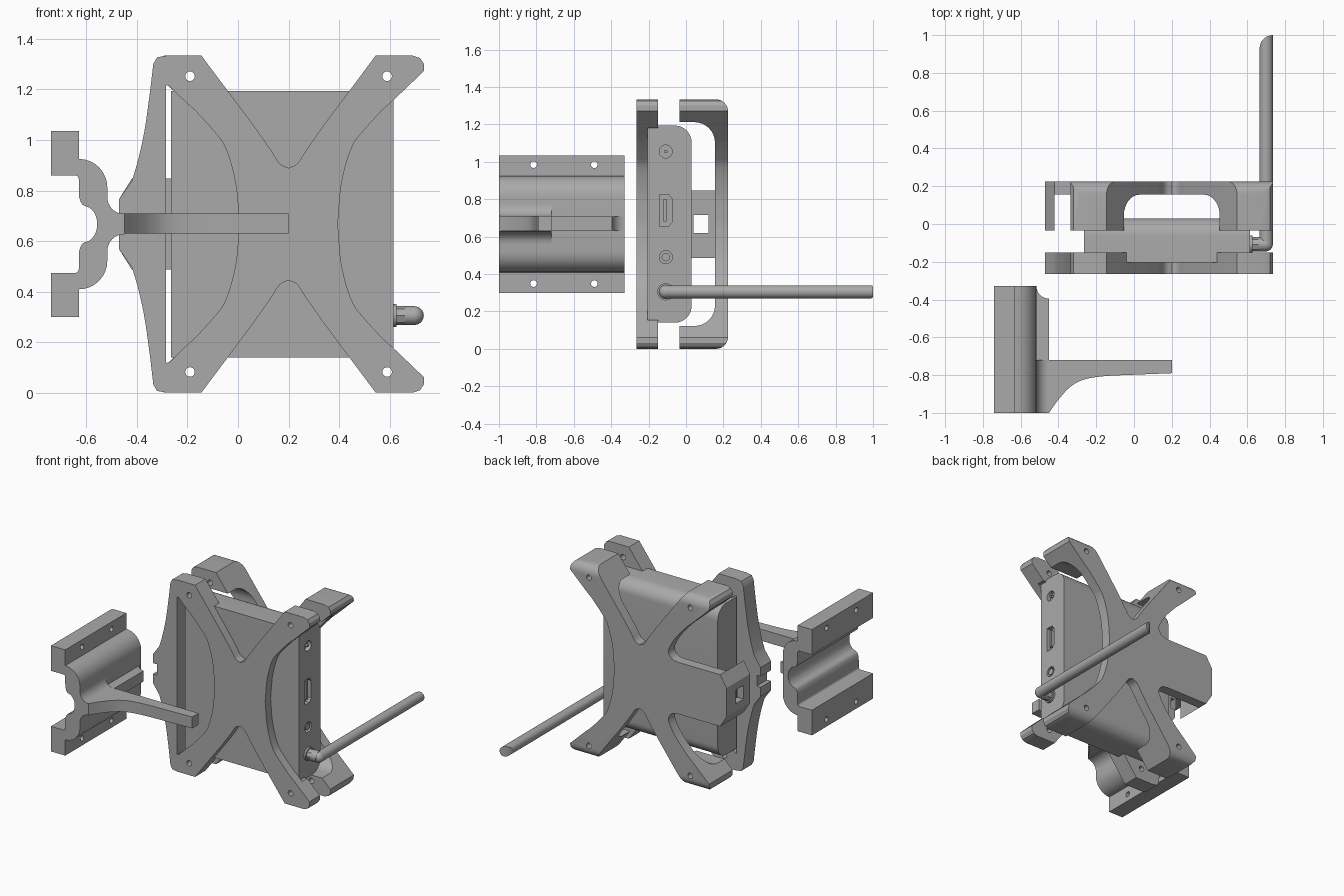
import bpy, bmesh, math
from mathutils import Vector

cube = bpy.data.objects.get("Cube")
if cube:
    bpy.data.objects.remove(cube, do_unlink=True)

grey = bpy.data.materials.new("mid_grey")
grey.use_nodes = True
COLOUR = (0.4, 0.4, 0.4, 1)
grey.diffuse_color = COLOUR
grey.node_tree.nodes["Principled BSDF"].inputs["Base Color"].default_value = COLOUR

CX, CZ = 0.2, 0.667   # centre of the cross-shaped plates
AXES = {"x": lambda a, b, t: (t, a, b),
        "y": lambda a, b, t: (a, t, b),
        "z": lambda a, b, t: (a, b, t)}


def prism(name, pts, axis, lo, hi, da=0, db=0):
    """Extrude a closed 2D outline along an axis."""
    bm = bmesh.new()
    place = AXES[axis]
    low = [bm.verts.new(place(a + da, b + db, lo)) for a, b in pts]
    top = [bm.verts.new(place(a + da, b + db, hi)) for a, b in pts]
    bm.faces.new(low)
    bm.faces.new(top[::-1])
    for i in range(len(pts)):
        j = (i + 1) % len(pts)
        bm.faces.new((low[j], low[i], top[i], top[j]))
    bmesh.ops.recalc_face_normals(bm, faces=bm.faces)
    mesh = bpy.data.meshes.new(name)
    bm.to_mesh(mesh)
    bm.free()
    mesh.materials.append(grey)
    obj = bpy.data.objects.new(name, mesh)
    bpy.context.collection.objects.link(obj)
    return obj


def arc(ca, cb, r, start, end, n=8):
    angles = [math.radians(start + (end - start) * i / n) for i in range(n + 1)]
    return [(ca + r * math.cos(t), cb + r * math.sin(t)) for t in angles]


def disc(name, axis, a, b, r, lo, hi, n=24):
    return prism(name, arc(a, b, r, 0, 360, n)[:-1], axis, lo, hi)


def rect(a0, a1, b0, b1):
    return [(a0, b0), (a1, b0), (a1, b1), (a0, b1)]


def curve(pts, n=5):
    """Smooth curve through the given points."""
    p = [Vector(q) for q in pts]
    p = [2 * p[0] - p[1]] + p + [2 * p[-1] - p[-2]]
    out = []
    for a, b, c, d in zip(p, p[1:], p[2:], p[3:]):
        for i in range(n):
            t = i / n
            q = (2 * b + (c - a) * t + (2 * a - 5 * b + 4 * c - d) * t * t
                 + (3 * b - a - 3 * c + d) * t ** 3) / 2
            out.append((q.x, q.y))
    return out + [tuple(pts[-1])]


def flip_a(pts):
    return [(-a, b) for a, b in reversed(pts)]


def flip_b(pts):
    """Close a half outline by mirroring it, dropping doubled points."""
    return pts + [(a, -b) for a, b in reversed(pts) if abs(b) > 1e-5]


def combine(obj, tool, op="DIFFERENCE"):
    mod = obj.modifiers.new("combine", "BOOLEAN")
    mod.operation, mod.object, mod.solver = op, tool, "EXACT"
    bpy.context.view_layer.objects.active = obj
    bpy.ops.object.modifier_apply(modifier=mod.name)
    bpy.data.objects.remove(tool, do_unlink=True)


def screw_holes(obj):
    for sx in (-1, 1):
        for sz in (-1, 1):
            combine(obj, disc("cutter", "y", CX + sx * .39, CZ + sz * .585, .019, -.5, .5, 16))


# Shared edges of the cross, relative to its centre
valley = curve([(0, .222), (.035, .24), (.07, .293), (.14, .393)]) + [(.345, .667)]
top_edge = flip_a(valley)[:-1] + valley
corner = [(.49, .667), (.52, .657), (.535, .635), (.535, .605)]
waist = [(.42, .495)] + curve([(.37, .45), (.3, .373), (.25, .303), (.21, .163), (.195, 0)])

# Front plate with its bowed left rail, window and case pocket
rail = [(-.67, .1)] + curve([(-.62, .17), (-.595, .255), (-.57, .37), (-.55, .51), (-.535, .635)])
rail += [(-.52, .66), (-.48, .667)]
front_plate = prism("front_plate", flip_b(rail + top_edge + corner + waist), "y", -.265, -.15, CX, CZ)
window = [(-.485, .55), (-.47, .545)] + [(-a, b) for a, b in waist]
combine(front_plate, prism("cutter", flip_b(window), "y", -.4, 0, CX, CZ))
combine(front_plate, prism("cutter", rect(-.205, 0, .155, 1.18), "x", -.27, 1))
combine(front_plate, prism("cutter", rect(-.5, -.44, .63, .705), "y", -.4, 0))
screw_holes(front_plate)

# Back plate: cross with a left arm, bent into four legs
left_arm = [(-.67, .1), (-.62, .18)] + curve([(-.3, .18), (-.25, .19), (-.222, .235), (-.25, .303), (-.3, .373), (-.37, .45)])
left_arm += [(-.42, .495)] + flip_a(corner)
back_plate = prism("back_plate", flip_b(left_arm + top_edge + corner + waist), "y", -.035, .225, CX, CZ)
outer = [(-.035, .667)] + arc(.16, .602, .065, 90, 0)
inner = [(-.035, .545)] + arc(.045, .435, .11, 90, 0)
bent = flip_b(outer)
bent += [(a, -b) for a, b in inner] + inner[::-1]
end_block = prism("back_plate_end", flip_b([(-.67, .1), (-.62, .18)]), "y", -.035, .2, CX, CZ)
combine(back_plate, prism("cutter", bent, "x", -1, 1, 0, CZ), "INTERSECT")
combine(back_plate, end_block, "UNION")
combine(back_plate, prism("cutter", rect(.04, .12, .62, .715), "x", -.6, -.4))
screw_holes(back_plate)

# Case with rounded back edges and sockets on one side
PORT_Y = -.108
half_case = [(-.205, .527)] + arc(-.06, .437, .09, 90, 0)
case = prism("case", flip_b(half_case), "x", -.265, .615, 0, CZ)
for z in (1.055, .49):
    combine(case, disc("cutter", "x", PORT_Y, z, .035, .585, .7))
socket = [(-.035, -.085), (.015, -.085), (.035, -.06), (.035, .06), (.015, .085), (-.035, .085)]
combine(case, prism("cutter", socket, "x", .585, .7, PORT_Y, .74))
disc("power_pin", "x", PORT_Y, 1.055, .009, .58, .612)
disc("aerial_socket", "x", PORT_Y, .49, .022, .58, .612)
prism("socket_tongue", rect(-.012, .004, -.06, .06), "x", .58, .61, PORT_Y, .74)

# Aerial with collar, elbow and rounded tip
AZ = .305
disc("aerial_collar", "x", PORT_Y, AZ, .046, .61, .628)
disc("aerial_neck", "x", PORT_Y, AZ, .038, .62, .672, 8)
aerial = disc("aerial", "y", .7, AZ, .035, PORT_Y, 1, 32)
tip = [(.8, -1), (.8, 1), (.735, 1)] + arc(.735, .93, .07, 90, 180) + [(.665, -1)]
combine(aerial, prism("cutter", tip, "z", 0, 1), "INTERSECT")
elbow = disc("aerial_elbow", "x", PORT_Y, AZ, .038, .66, .70, 32)
bpy.ops.mesh.primitive_uv_sphere_add(segments=24, ring_count=12, radius=.037, location=(.698, PORT_Y, AZ))
knuckle = bpy.context.object
knuckle.name = "aerial_knuckle"
knuckle.data.materials.append(grey)

# Rail clamp: flanges, curved body and tongue
upper = [(-.74, .193), (-.74, .368), (-.63, .368)] + arc(-.63, .145, .113, 90, 0) + [(-.517, 0)]
bore = [(-.557, 0)] + curve([(-.557, .01), (-.565, .038), (-.585, .063), (-.615, .077), (-.628, .105), (-.63, .13)])
bore += arc(-.645, .178, .015, 0, 90, 4)
hollow = [(a, -b) for a, b in reversed(bore)] + bore[1:]
body = upper[:-1]
clamp_outline = body + [(a, -b) for a, b in reversed(body)] + hollow
clamp = prism("rail_clamp", clamp_outline, "y", -1, -.328, 0, CZ)
for y in (-.815, -.49):
    for z in (-.318, .318):
        combine(clamp, disc("cutter", "x", y, CZ + z, .018, -1, 0, 16))
flare = [(-.53, .11)] + arc(-.45, .107, .067, 180, 270)
prism("clamp_flare", flip_b(flare), "y", -1, -.72, 0, CZ)
tongue = [(-.53, -.328)] + arc(-.45, -.328, .067, 180, 270) + [(-.45, -.75), (-.53, -.75)]
prism("clamp_tongue", tongue, "z", .633, .707)

# Curved support arm
sweep = curve([(-.45, -1), (-.4, -.93), (-.34, -.865), (-.27, -.825), (-.16, -.806), (0, -.798), (.2, -.79)])
prism("support_arm", sweep + [(.2, -.72), (-.46, -.72), (-.46, -1)], "z", .63, .71)

# Smooth shading on curved walls, sharp edges kept
for obj in list(bpy.context.scene.objects):
    if obj.type == "MESH" and obj.data.materials and obj.data.materials[0] == grey:
        bpy.ops.object.select_all(action="DESELECT")
        obj.select_set(True)
        bpy.context.view_layer.objects.active = obj
        bpy.ops.object.shade_smooth_by_angle(angle=math.radians(30))
